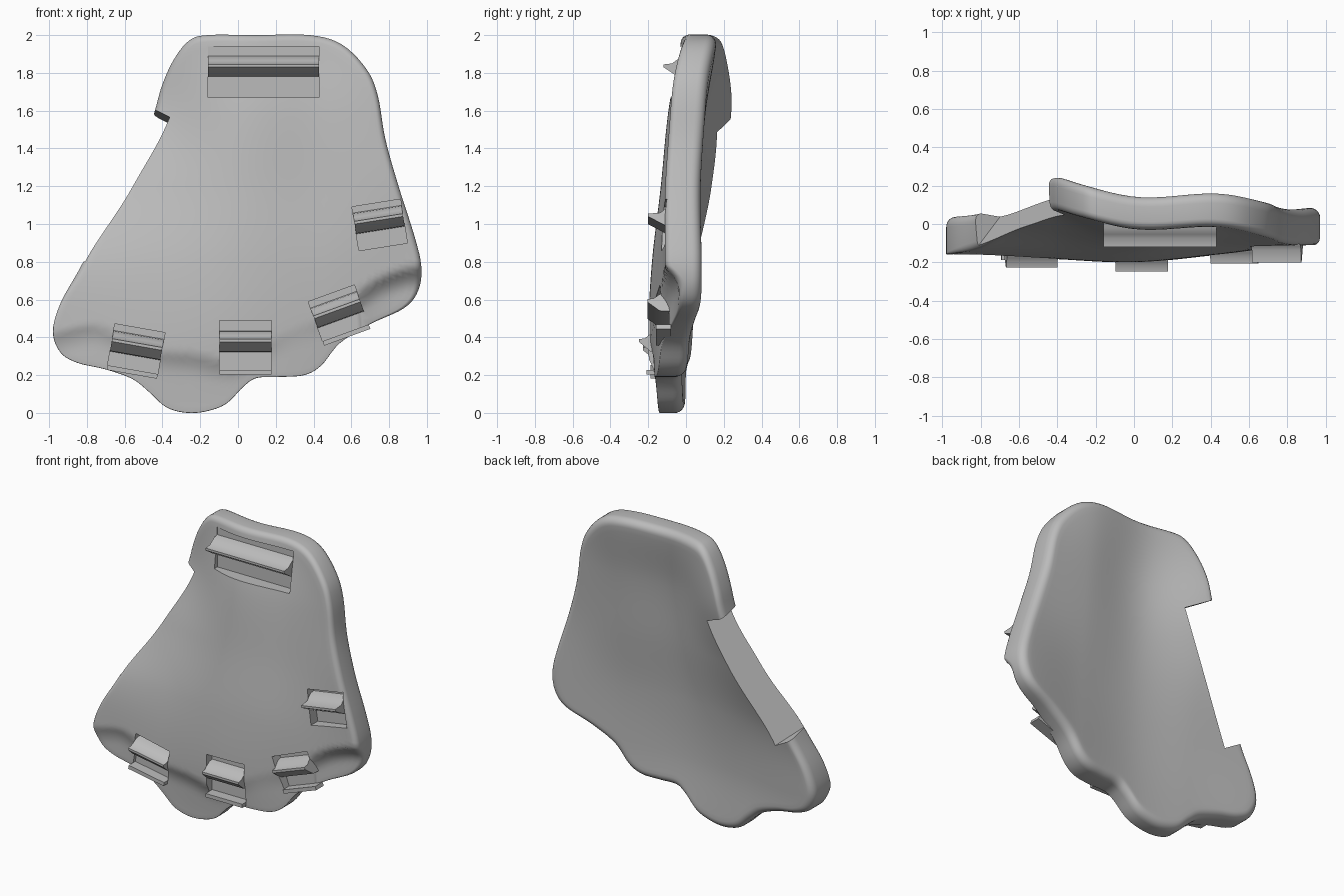
import bpy, bmesh, math
from mathutils import Vector, Matrix

if "Cube" in bpy.data.objects:
    bpy.data.objects.remove(bpy.data.objects["Cube"])

grey = bpy.data.materials.new("plain grey")
grey.use_nodes = True
grey.diffuse_color = (0.5, 0.5, 0.5, 1)
grey.node_tree.nodes["Principled BSDF"].inputs["Base Color"].default_value = (0.5, 0.5, 0.5, 1)

# Front surface depth, rows from z = 0 up, columns from x = -0.9 to 0.9
DEPTH = [(-.16, -.17, -.18, -.15, -.11),
         (-.16, -.18, -.20, -.16, -.11),
         (-.12, -.14, -.18, -.15, -.11),
         (.04, -.03, -.13, -.11, -.11),
         (.13, .08, -.085, -.07, -.09),
         (.13, .08, -.02, -.01, -.085)]
# Height of the crease above the set-back lower lobes, and the set-back, from x = -1 to 1
CREASE = [.42, .46, .34, .31, .28, .42, .53, .71, .78]
SETBACK = [.03, .03, .03, .035, .03, .01, .02, .06, .075]


def spline(a, b, c, d, t):
    return b + t / 2 * (c - a + t * (2*a - 5*b + 4*c - d + t * (3*(b - c) + d - a)))


def clamp(v, low=0, high=1):
    return min(max(v, low), high)


def sample(values, u):
    """Smooth value at position u along a list."""
    last = len(values) - 1
    u = clamp(u, 0, last)
    i = min(int(u), last - 1)
    a, b, c, d = (values[clamp(k, 0, last)] for k in range(i - 1, i + 3))
    return spline(a, b, c, d, u - i)


def base(x, z):
    return sample([sample(row, (x + .9) / .45) for row in DEPTH], z / .4)


def front(x, z):
    u = (x + 1) * 4
    drop = clamp((sample(CREASE, u) - z) / .12)
    return base(x, z) + sample(SETBACK, u) * drop * (2 - drop)


def back(x, z):
    return base(x, z) + .168 + .03 * x * x


def finish(name, bm):
    bmesh.ops.recalc_face_normals(bm, faces=bm.faces)
    mesh = bpy.data.meshes.new(name)
    bm.to_mesh(mesh)
    bm.free()
    mesh.materials.append(grey)
    ob = bpy.data.objects.new(name, mesh)
    bpy.context.collection.objects.link(ob)
    return ob


def box(name, size, matrix):
    bm = bmesh.new()
    bmesh.ops.create_cube(bm, size=1, matrix=matrix @ Matrix.Diagonal((*size, 1)))
    return finish(name, bm)


# Plate outline, clockwise from the top
OUTLINE = [(-.16, 2), (.1, 2), (.38, 2), (.55, 1.95), (.68, 1.82), (.74, 1.68), (.78, 1.45),
           (.85, 1.2), (.93, .95), (.97, .78), (.955, .65), (.88, .555), (.7, .47), (.54, .37),
           (.44, .25), (.35, .2), (.22, .19), (.1, .185), (.03, .14), (-.06, .05), (-.16, .01),
           (-.27, 0), (-.38, .03), (-.47, .11), (-.56, .18), (-.7, .23), (-.85, .265), (-.94, .32),
           (-.98, .43), (-.94, .58), (-.84, .76), (-.74, .95), (-.6, 1.18), (-.5, 1.4),
           (-.44, 1.6), (-.40, 1.74), (-.34, 1.87), (-.26, 1.97)]
CENTRE = Vector((0, .9))
STEPS = 5
rim = []
n = len(OUTLINE)
for i in range(n):
    p = [Vector(OUTLINE[(i + k) % n]) for k in (-1, 0, 1, 2)]
    rim += [spline(*p, k / STEPS) for k in range(STEPS)]

# Curved plate: rings run out over the front, round the rim and in over the back
FRONT_R, BACK_R, RINGS = .035, .055, 30
rings = [(FRONT_R, k / RINGS, front, 0) for k in range(1, RINGS)]
for k in range(6):
    a = k / 5 * math.pi / 2
    rings.append((FRONT_R * (1 - math.sin(a)), 1, front, FRONT_R * (1 - math.cos(a))))
for k in range(7):
    a = k / 6 * math.pi / 2
    rings.append((BACK_R * (1 - math.cos(a)), 1, back, BACK_R * (math.sin(a) - 1)))
rings += [(BACK_R, k / RINGS, back, 0) for k in range(RINGS - 1, 0, -1)]

bm = bmesh.new()
loops = []
for inset, scale, surface, shift in rings:
    loop = []
    for p in rim:
        r = p - CENTRE
        # the front edge sharpens toward the bottom
        soft = clamp((p.y - .4) / .3, .12) if surface is front else 1
        q = CENTRE + r * (1 - inset * soft / r.length) * scale
        loop.append(bm.verts.new((q.x, surface(q.x, q.y) + shift * soft, q.y)))
    loops.append(loop)
m = len(rim)
for a, b in zip(loops, loops[1:]):
    for i in range(m):
        j = (i + 1) % m
        bm.faces.new((a[i], a[j], b[j], b[i]))
for loop, surface in ((loops[0], front), (loops[-1], back)):
    hub = bm.verts.new((CENTRE.x, surface(*CENTRE), CENTRE.y))
    for i in range(m):
        bm.faces.new((loop[i], loop[(i + 1) % m], hub))
plate = finish("curved_plate", bm)

# Slanted cut along the right flank
top, low = Vector((-.355, .055, 1.56)), Vector((-.81, -.11, .80))
along = (low - top).normalized()
outward = Vector((-.61, .70, .36))
outward = (outward - along * outward.dot(along)).normalized()
across = outward.cross(along)
frame = Matrix((along, across, outward)).transposed().to_4x4()
frame.translation = (top + low) / 2 + outward * .3
cutters = [box("flank_cutter", ((low - top).length, 1, .6), frame)]

# Strap hooks in shallow pockets: name, centre x, centre z, width, height, tilt, hook reach, ledge
HOOKS = [("top", .135, 1.805, .59, .27, 0, .065, False),
         ("right", -.54, .33, .27, .24, 10, .05, True),
         ("middle", .04, .35, .275, .28, 0, .05, True),
         ("left", .535, .52, .26, .24, -20, .055, True),
         ("side", .75, .995, .26, .235, -9, .085, False)]
# hook cross-section as (depth, height), curling up to a blunt lip; depth -1 means the full reach
PROFILE = [(.10, .09), (.03, .08), (0, .06), (-.02, .045), (-1, .04),
           (-1, .025), (.01, -.025), (.10, -.03)]
hooks = []
for name, x, z, w, h, tilt, reach, ledge in HOOKS:
    place = Matrix.Translation((x, base(x, z), z)) @ Matrix.Rotation(math.radians(tilt), 4, 'Y')
    cutters.append(box(name + "_pocket", (w, .36, h), place @ Matrix.Translation((0, -.12, 0))))
    bm = bmesh.new()
    ends = []
    for side in (-w / 2, w / 2):
        ends.append([bm.verts.new(place @ Vector((side, -reach if d == -1 else d, e)))
                     for d, e in PROFILE])
    for i in range(len(PROFILE)):
        j = (i + 1) % len(PROFILE)
        bm.faces.new((ends[0][i], ends[0][j], ends[1][j], ends[1][i]))
    bm.faces.new(ends[0])
    bm.faces.new(ends[1])
    hooks.append(finish(name + "_hook", bm))
    if ledge:
        box(name + "_ledge", (w, .08, .025), place @ Matrix.Translation((0, .03, -h / 2 + .005)))

# Carve the plate
for c in cutters:
    mod = plate.modifiers.new(c.name, 'BOOLEAN')
    mod.operation, mod.solver, mod.object = 'DIFFERENCE', 'EXACT', c
bpy.context.view_layer.update()
carved = bpy.data.meshes.new_from_object(plate.evaluated_get(bpy.context.evaluated_depsgraph_get()))
plate.modifiers.clear()
plate.data = carved
for c in cutters:
    bpy.data.objects.remove(c)

# Smooth shading with sharp cut edges
bpy.ops.object.select_all(action='DESELECT')
for ob in [plate] + hooks:
    ob.select_set(True)
bpy.context.view_layer.objects.active = plate
bpy.ops.object.shade_smooth_by_angle(angle=math.radians(35))
